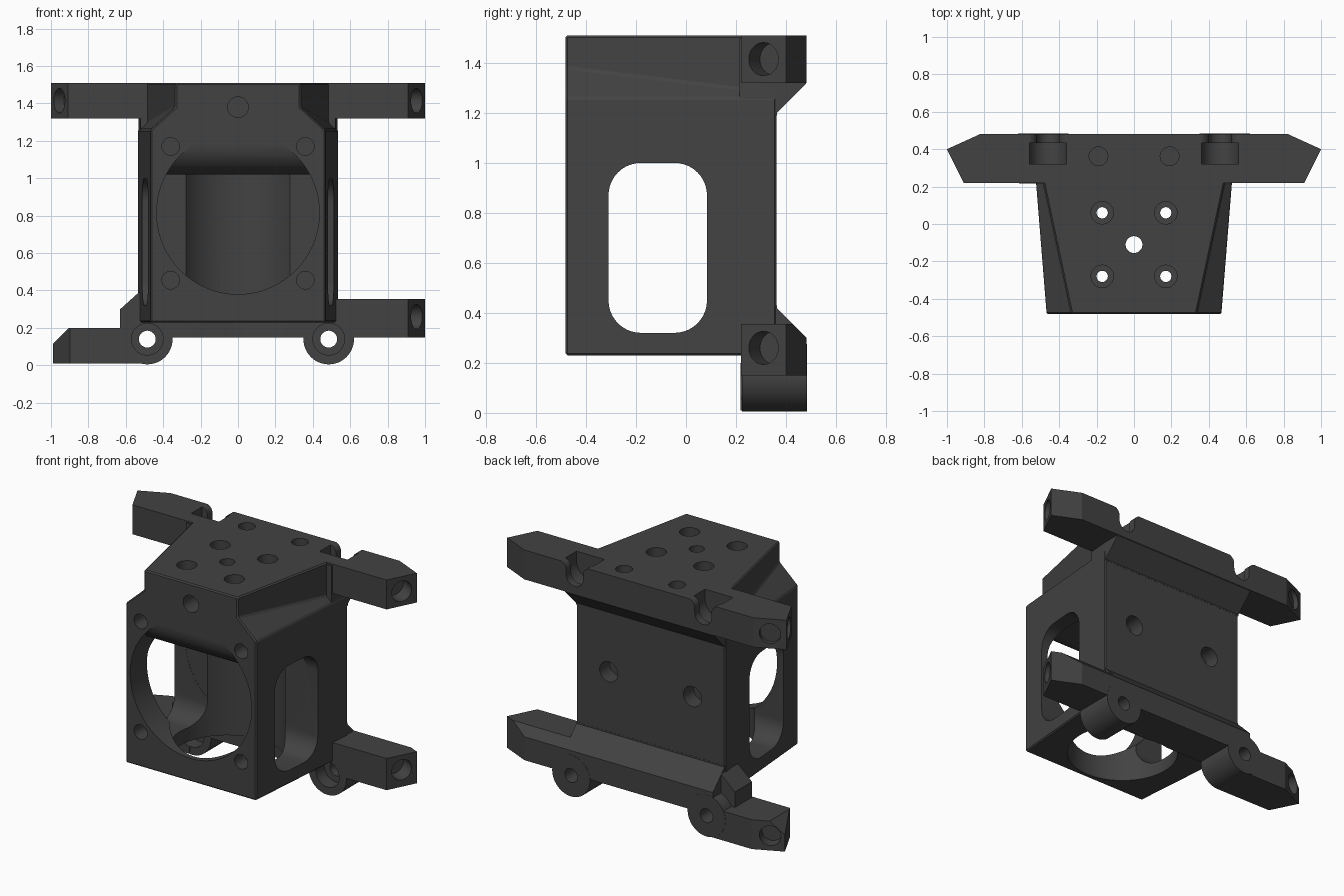
import bpy, bmesh, math
from mathutils import Vector, Matrix

if "Cube" in bpy.data.objects:
    bpy.data.objects.remove(bpy.data.objects["Cube"])

grey = bpy.data.materials.new("dark_grey")
grey.diffuse_color = (0.055, 0.055, 0.055, 1)
grey.use_nodes = True
grey.node_tree.nodes["Principled BSDF"].inputs["Base Color"].default_value = grey.diffuse_color


def make(name, bm):
    bmesh.ops.recalc_face_normals(bm, faces=bm.faces[:])
    me = bpy.data.meshes.new(name)
    bm.to_mesh(me)
    bm.free()
    me.materials.append(grey)
    ob = bpy.data.objects.new(name, me)
    bpy.context.collection.objects.link(ob)
    return ob


def loft(name, a, b, bevel=0):
    """Solid between two matching loops of 3D points."""
    bm = bmesh.new()
    va, vb = [bm.verts.new(p) for p in a], [bm.verts.new(p) for p in b]
    n = len(a)
    bm.faces.new(va)
    bm.faces.new(vb[::-1])
    for i in range(n):
        j = (i + 1) % n
        bm.faces.new((va[j], va[i], vb[i], vb[j]))
    bmesh.ops.recalc_face_normals(bm, faces=bm.faces[:])
    if bevel:
        bmesh.ops.bevel(bm, geom=bm.edges[:], offset=bevel, segments=1, affect='EDGES')
    return make(name, bm)


def prism(name, pts, axis, lo, hi):
    """Extrude a 2D outline along the given axis."""
    def at(p, h):
        return {'x': (h, p[0], p[1]), 'y': (p[0], h, p[1]), 'z': (p[0], p[1], h)}[axis]
    return loft(name, [at(p, lo) for p in pts], [at(p, hi) for p in pts])


def rod(name, start, end, r, n=40):
    """Cylinder between two points."""
    s, e = Vector(start), Vector(end)
    bm = bmesh.new()
    m = Matrix.Translation((s + e) / 2) @ (e - s).to_track_quat('Z', 'Y').to_matrix().to_4x4()
    bmesh.ops.create_cone(bm, cap_ends=True, segments=n, radius1=r, radius2=r,
                          depth=(e - s).length, matrix=m)
    return make(name, bm)


def arc(cx, cy, r, a0, a1, n):
    return [(cx + r * math.cos(math.radians(a0 + (a1 - a0) * i / n)),
             cy + r * math.sin(math.radians(a0 + (a1 - a0) * i / n))) for i in range(n + 1)]


def rect(a0, b0, a1, b1):
    return [(a0, b0), (a1, b0), (a1, b1), (a0, b1)]


def volume(me):
    bm = bmesh.new()
    bm.from_mesh(me)
    v = bm.calc_volume(signed=True)
    bm.free()
    return v


def combine(target, other, op):
    """Apply one boolean, keeping the first solver whose volume change makes sense."""
    before, size = volume(target.data), volume(other.data)
    for solver in ('MANIFOLD', 'EXACT'):
        mod = target.modifiers.new("bool", 'BOOLEAN')
        mod.operation, mod.solver, mod.object = op, solver, other
        dg = bpy.context.evaluated_depsgraph_get()
        dg.update()
        me = bpy.data.meshes.new_from_object(target.evaluated_get(dg))
        target.modifiers.clear()
        change = (volume(me) - before) * (1 if op == 'UNION' else -1)
        if 1e-7 < change < size * 1.01:
            target.data = me
            break
    bpy.data.objects.remove(other, do_unlink=True)


# Tapered housing with notched upper corners
def section(y, w, wall, zk):
    half = [(w, 0.23), (w, 1.26), (wall, zk), (wall, 1.51)]
    return [(x, y, z) for x, z in half] + [(-x, y, z) for x, z in half[::-1]]


body = loft("motor_housing", section(-0.482, 0.467, 0.335, 1.38),
            section(0.362, 0.535, 0.515, 1.278), 0.008)

# Mounting arms and the webs joining them to the housing
end = [(0.91, 0.22), (1.0, 0.40), (0.82, 0.482)]
left_end = [(-x, y) for x, y in end[::-1]]
adds = [
    prism("top_arm", end + left_end, 'z', 1.32, 1.51),
    prism("top_web", [(-0.521, 0.213), (0.521, 0.213), (0.533, 0.36), (0.533, 0.479),
                      (-0.533, 0.479), (-0.533, 0.36)], 'z', 1.19, 1.50),
    prism("lower_web", rect(0.34, 0.152, 0.48, 0.43), 'x', -0.53, 0.53),
    prism("lower_right_arm", end + [(-0.52, 0.482), (-0.52, 0.22)], 'z', 0.15, 0.355),
    prism("lower_left_arm", [(-0.5, 0.217), (-0.5, 0.481)] +
          [(x + 0.012, y) for x, y in left_end], 'z', 0.01, 0.20),
    prism("left_gusset", [(-0.63, 0.16), (-0.63, 0.30), (-0.53, 0.39), (-0.49, 0.39),
                          (-0.49, 0.16)], 'y', 0.225, 0.40),
]
for s in (-1, 1):
    adds.append(rod("clamp_ring", (s * 0.485, 0.223, 0.14), (s * 0.485, 0.483, 0.14), 0.135, 48))

# Sloping cuts along the webs and on the low arm's tip
cuts = [
    prism("top_web_cut", [(0.363, 1.2), (0.503, 1.34), (0.503, 1.18), (0.363, 1.18)],
          'x', -0.7, 0.7),
    prism("lower_web_cut", [(0.363, 0.42), (0.503, 0.28), (0.503, 0.45), (0.363, 0.45)],
          'x', -1.1, 1.1),
    prism("tip_cut", [(-1.02, 0.085), (-0.89, 0.215), (-1.02, 0.215)], 'y', 0.1, 0.6),
]

# Round front opening with a rolled upper lip, meeting a round shaft to the floor
duct = rod("duct_cut", (0, -0.6, 0.815), (0, 0.085, 0.815), 0.435, 72)
lip = ([(-0.7, 1.18)] + arc(-0.32, 1.18, 0.16, 180, 270, 12) + [(0.3, 1.02), (0.3, 1.4),
                                                               (-0.7, 1.4)])
combine(duct, prism("lip", lip, 'x', -0.6, 0.6), 'DIFFERENCE')
cuts += [duct, rod("shaft_cut", (0, -0.11, 0.1), (0, -0.11, 1.021), 0.34, 64)]

# Rounded side windows
y0, y1, z0, z1, r = -0.31, 0.084, 0.32, 1.0, 0.13
window = (arc(y1 - r, z1 - r, r, 0, 90, 10) + arc(y0 + r, z1 - r, r, 90, 180, 10) +
          arc(y0 + r, z0 + r, r, 180, 270, 10) + arc(y1 - r, z0 + r, r, 270, 360, 10))
cuts.append(prism("window_cut", window, 'x', -0.7, 0.7))

# Roof, front, back and ring screw holes
cuts += [rod("roof_centre_hole", (0, -0.11, 0.9), (0, -0.11, 1.6), 0.045),
         rod("front_top_hole", (0, -0.6, 1.38), (0, -0.36, 1.38), 0.055)]
for s in (-1, 1):
    for y in (0.06, -0.28):
        cuts += [rod("roof_hole", (s * 0.17, y, 0.9), (s * 0.17, y, 1.6), 0.03),
                 rod("roof_counterbore", (s * 0.17, y, 1.44), (s * 0.17, y, 1.6), 0.06)]
    for z in (0.455, 1.17):
        cuts.append(rod("front_hole", (s * 0.36, -0.6, z), (s * 0.36, -0.38, z), 0.047))
    cuts += [
        rod("roof_back_hole", (s * 0.19, 0.362, 1.38), (s * 0.19, 0.362, 1.6), 0.05),
        rod("back_hole", (s * 0.30, 0.26, 0.815), (s * 0.30, 0.5, 0.815), 0.065),
        rod("ring_counterbore", (s * 0.485, 0.15, 0.14), (s * 0.485, 0.31, 0.14), 0.085),
        rod("ring_bore", (s * 0.485, 0.1, 0.14), (s * 0.485, 0.6, 0.14), 0.045),
    ]
    # Nut pocket, then a screw slot with rounded shoulders, in the top arm
    c = s * 0.46
    pocket = arc(c, 1.45, 0.10, 180, 360, 20) + [(c + 0.10, 1.6), (c - 0.10, 1.6)]
    slot = (arc(c, 1.43, 0.06, 180, 360, 16) + arc(c + 0.11, 1.462, 0.05, 180, 90, 6) +
            [(c + 0.11, 1.6), (c - 0.11, 1.6)] + arc(c - 0.11, 1.462, 0.05, 90, 0, 6))
    cuts += [prism("pocket_cut", pocket, 'y', 0.32, 0.432),
             prism("slot_cut", slot, 'y', 0.425, 0.6)]


# Blind holes in the arm tips, on the end face or the rear corner face
def end_hole(s, z, depth):
    cuts.append(rod("end_hole", (s * 1.045, 0.265, z),
                    (s * (0.955 - 0.894 * depth), 0.31 + 0.447 * depth, z), 0.066))


def corner_hole(z, depth):
    cuts.append(rod("corner_hole", (-0.95, 0.531, z),
                    (-0.91 + 0.406 * depth, 0.441 - 0.914 * depth, z), 0.064))


end_hole(1, 1.415, 0.10)
end_hole(1, 0.26, 0.10)
end_hole(-1, 1.415, 0.06)
corner_hole(1.415, 0.03)
corner_hole(0.105, 0.08)

# Fuse the parts, then cut the openings
for ob in adds:
    combine(body, ob, 'UNION')
for ob in cuts:
    combine(body, ob, 'DIFFERENCE')
body.data.materials.clear()
body.data.materials.append(grey)

bpy.context.view_layer.objects.active = body
body.select_set(True)
bpy.ops.object.shade_smooth_by_angle(angle=math.radians(20))
